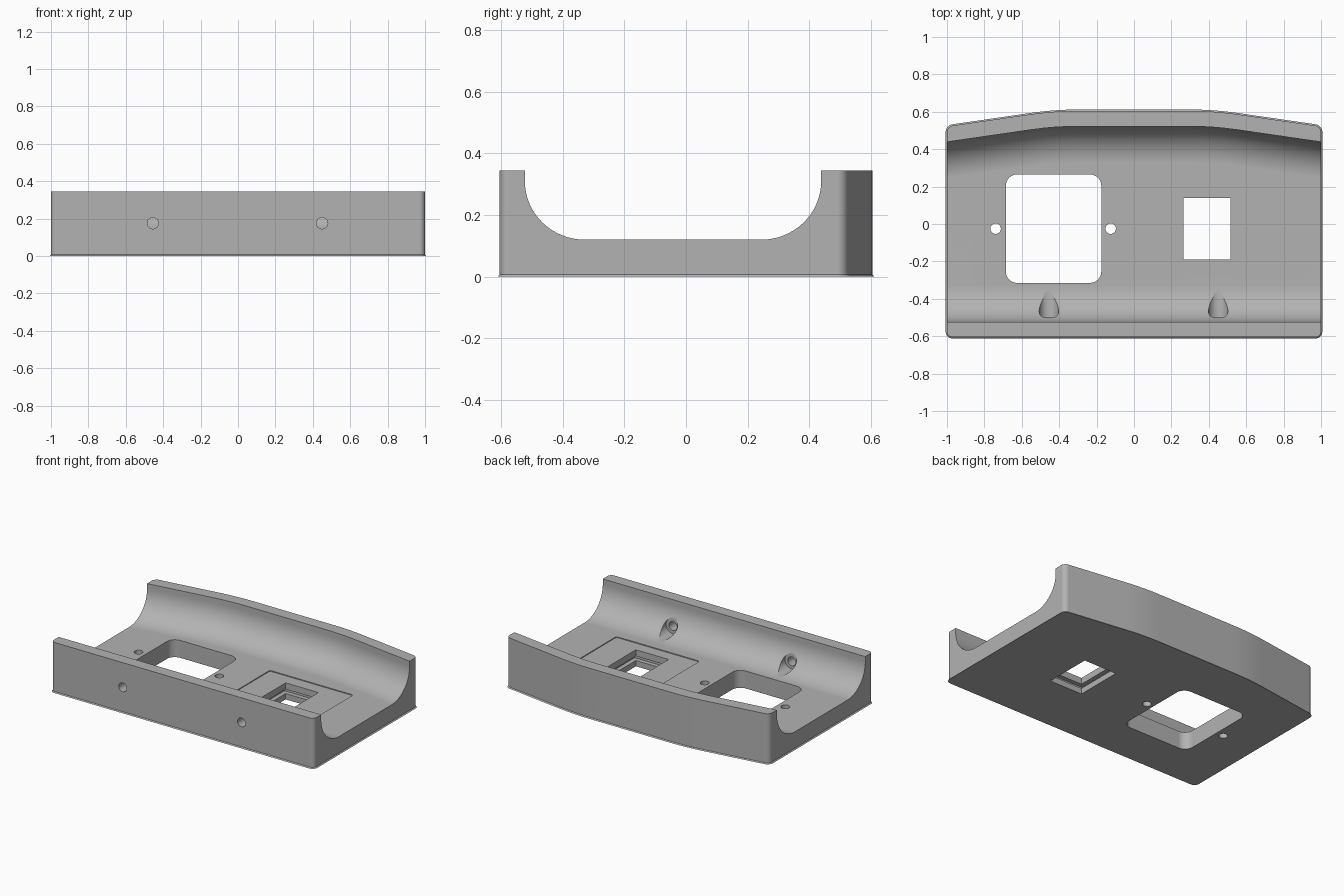
import bpy, bmesh, math
from math import pi, cos, sin

if "Cube" in bpy.data.objects:
    bpy.data.objects.remove(bpy.data.objects["Cube"], do_unlink=True)

HEIGHT, FLOOR, FRONT = 0.345, 0.12, -0.605

grey = bpy.data.materials.new("matte grey")
grey.use_nodes = True
grey.diffuse_color = (0.45, 0.45, 0.45, 1)
grey.node_tree.nodes["Principled BSDF"].inputs["Base Color"].default_value = grey.diffuse_color


def finish(name, bm):
    bmesh.ops.recalc_face_normals(bm, faces=bm.faces)
    mesh = bpy.data.meshes.new(name)
    bm.to_mesh(mesh)
    bm.free()
    mesh.materials.append(grey)
    obj = bpy.data.objects.new(name, mesh)
    bpy.context.collection.objects.link(obj)
    return obj


def prism(name, outline, z0, z1, corners=(), radius=0.0, chamfer=0.0):
    """Upright prism with chosen vertical corners rounded and the bottom rim chamfered."""
    bm = bmesh.new()
    low = [bm.verts.new((x, y, z0)) for x, y in outline]
    high = [bm.verts.new((x, y, z1)) for x, y in outline]
    bm.faces.new(low)
    bm.faces.new(high)
    n = len(outline)
    for i in range(n):
        j = (i + 1) % n
        bm.faces.new((low[i], low[j], high[j], high[i]))
    if radius:
        edges = [bm.edges.get((low[i], high[i])) for i in corners]
        bmesh.ops.bevel(bm, geom=edges, offset=radius, segments=8, profile=0.5, affect='EDGES')
    if chamfer:
        rim = [e for e in bm.edges if all(abs(v.co.z - z0) < 1e-5 for v in e.verts)]
        bmesh.ops.bevel(bm, geom=rim, offset=chamfer, segments=1, affect='EDGES')
    return finish(name, bm)


def box(name, x0, x1, y0, y1, z0, z1, radius=0.0):
    outline = [(x0, y0), (x1, y0), (x1, y1), (x0, y1)]
    return prism(name, outline, z0, z1, range(4), radius)


def cylinder(name, center, radius, depth, along_y=False):
    bm = bmesh.new()
    bmesh.ops.create_cone(bm, cap_ends=True, segments=40, radius1=radius, radius2=radius, depth=depth)
    obj = finish(name, bm)
    if along_y:
        obj.rotation_euler.x = pi / 2
    obj.location = center
    return obj


def back(x):
    """Rear outline: flat in the middle, easing into straight sloping ends."""
    t = max(0.0, abs(x) - 0.3)
    return 0.605 - (0.29 * t * t if t < 0.25 else 0.018 + 0.145 * (t - 0.25))


# Tray body
steps = [0.3 + 0.25 * i / 8 for i in range(9)]
inner = [-s for s in reversed(steps)] + steps
rear = [(x, back(x)) for x in [1] + inner[::-1] + [-1]]
outline = [(-1, FRONT), (1, FRONT)] + rear
body = prism("tray_body", outline, 0, HEIGHT, (0, 1, 2, len(outline) - 1), 0.03, 0.007)

# Trough with curved walls, its rear wall following the rear outline
bm = bmesh.new()
rings = []
arc = [pi / 2 * i / 16 for i in range(17)]
for x in [-1.1] + inner + [1.1]:
    y0, y1 = -0.523, back(x) - 0.083
    section = [(y0, HEIGHT + 0.1)]
    section += [(y0 + 0.195 * (1 - cos(a)), FLOOR + 0.19 * (1 - sin(a))) for a in arc]
    section += [(y1 - 0.195 * (1 - cos(a)), FLOOR + 0.19 * (1 - sin(a))) for a in reversed(arc)]
    section += [(y1, HEIGHT + 0.1)]
    rings.append([bm.verts.new((x, y, z)) for y, z in section])
for a, b in zip(rings, rings[1:]):
    for i in range(len(a)):
        j = (i + 1) % len(a)
        bm.faces.new((a[i], a[j], b[j], b[i]))
bm.faces.new(rings[0])
bm.faces.new(rings[-1])
cutters = [finish("trough_cutter", bm)]

# Large rounded window and its two screw holes
cutters.append(box("window_cutter", -0.685, -0.175, -0.315, 0.265, -0.1, 0.3, 0.06))
for x in (-0.74, -0.125):
    cutters.append(cylinder("screw_hole_cutter", (x, -0.025, 0.1), 0.028, 0.4))

# Shallow panel recess, through opening and hidden slot round the opening
cutters.append(box("recess_cutter", 0.085, 0.72, -0.27, 0.225, FLOOR - 0.006, 0.2, 0.015))
cutters.append(box("opening_cutter", 0.265, 0.515, -0.19, 0.14, -0.1, 0.3))
cutters.append(box("slot_cutter", 0.235, 0.545, -0.22, 0.17, 0.04, 0.07))

# Front wall holes with wider bores on the inside
for x in (-0.455, 0.45):
    cutters.append(cylinder("front_hole_cutter", (x, -0.55, 0.175), 0.03, 0.3, True))
    cutters.append(cylinder("front_bore_cutter", (x, -0.35, 0.175), 0.052, 0.3, True))

bpy.ops.object.select_all(action='DESELECT')
body.select_set(True)
bpy.context.view_layer.objects.active = body
for cutter in cutters:
    cutter.hide_render = True
    mod = body.modifiers.new("cut", 'BOOLEAN')
    mod.operation = 'DIFFERENCE'
    mod.solver = 'EXACT'
    mod.object = cutter
    bpy.context.view_layer.update()
    bpy.ops.object.modifier_apply(modifier=mod.name)
    bpy.data.objects.remove(cutter, do_unlink=True)

# Smooth curves, crisp edges
bpy.ops.object.shade_smooth_by_angle(angle=math.radians(30))
normals = body.modifiers.new("flat_normals", 'WEIGHTED_NORMAL')
normals.keep_sharp = True
